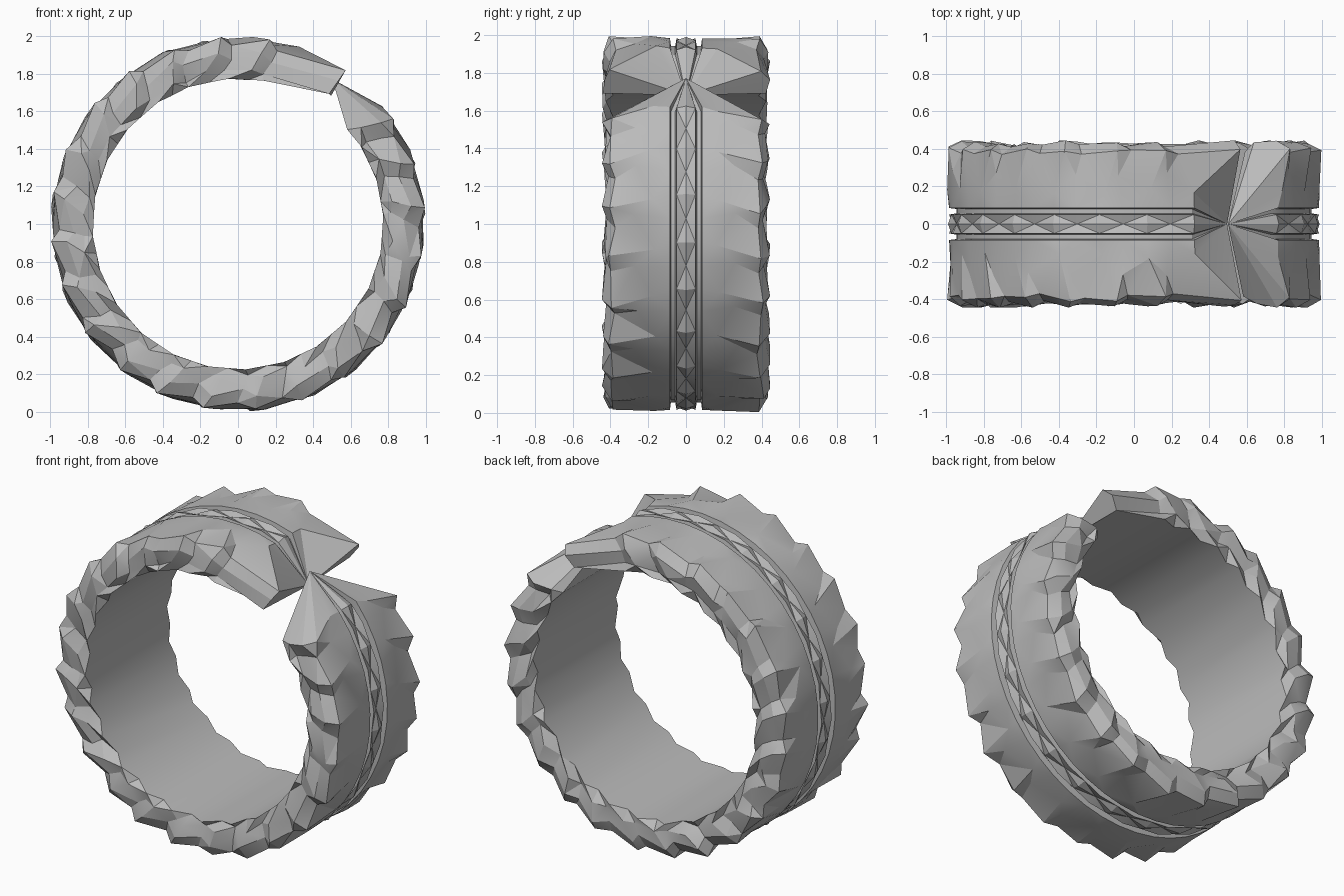
import bpy, bmesh, math, random
from mathutils import Vector

random.seed(4)
cube = bpy.data.objects.get("Cube")
if cube:
    bpy.data.objects.remove(cube)

grey = bpy.data.materials.new("mid grey")
grey.use_nodes = True
colour = (0.5, 0.5, 0.5, 1)
grey.diffuse_color = colour
grey.node_tree.nodes["Principled BSDF"].inputs["Base Color"].default_value = colour

START, END, STEPS = 71, 399, 44
STEP = (END - START) / STEPS

# Half profile from tread centre to inner rim, for peak and valley sections:
# (y, radius, angular skew)
PEAK = [(0, .992, 0), (.05, .975, 0), (.057, .945, 0), (.08, .945, 0),
        (.085, .985, 0), (.17, .99, -1), (.40, .997, -5), (.44, .925, -4),
        (.43, .83, 0), (.385, .768, 1)]
VALLEY = [(0, .965, 0), (.05, .985, 0), (.057, .945, 0), (.08, .945, 0),
          (.085, .985, 0), (.27, .975, 1), (.385, .955, -2), (.41, .885, 0),
          (.40, .81, 2), (.425, .775, 1)]


def point(angle, radius, y):
    a = math.radians(angle)
    return Vector((radius * math.cos(a), y, 1 + radius * math.sin(a)))


def section(step):
    """Full closed profile at one step around the ring."""
    half = PEAK if step % 2 == 0 else VALLEY
    last = len(half) - 1
    ring = []
    for side in (1, -1):
        order = range(len(half)) if side == 1 else range(last, 0, -1)
        for i in order:
            y, r, skew = half[i]
            angle = START + step * STEP + skew
            if i > 4:
                angle += random.uniform(-1.2, 1.2)
                if i < last:
                    r = min(.998, r + random.uniform(-.012, .012))
                    y = min(.445, y + random.uniform(-.015, .015))
            if step == 0:
                # The blunt end has long shoulders and a recessed middle
                if i > 5:
                    angle = 55
                    r = max(r, .845) if i < 8 else .845
                else:
                    angle = START
            ring.append(point(angle, r, side * y))
    return ring


bm = bmesh.new()
rings = [[bm.verts.new(p) for p in section(s)] for s in range(STEPS + 1)]
count = len(rings[0])

# Skin between neighbouring sections
for a, b in zip(rings, rings[1:]):
    for i in range(count):
        j = (i + 1) % count
        bm.faces.new((a[i], a[j], b[j], b[i]))

# Blunt end slopes to its lower edge, the other end narrows to a point
for ring, tip in ((rings[0], point(54, .842, 0)), (rings[-1], point(57, .92, 0))):
    apex = bm.verts.new(tip)
    for i in range(count):
        bm.faces.new((ring[i], ring[(i + 1) % count], apex))

bmesh.ops.triangulate(bm, faces=bm.faces[:], quad_method='BEAUTY')
bmesh.ops.recalc_face_normals(bm, faces=bm.faces[:])
mesh = bpy.data.meshes.new("faceted_ring")
bm.to_mesh(mesh)
bm.free()
mesh.materials.append(grey)
faceted_ring = bpy.data.objects.new("faceted_ring", mesh)
bpy.context.collection.objects.link(faceted_ring)

bpy.ops.object.select_all(action='DESELECT')
faceted_ring.select_set(True)
bpy.context.view_layer.objects.active = faceted_ring
bpy.ops.object.shade_smooth_by_angle(angle=math.radians(18))
